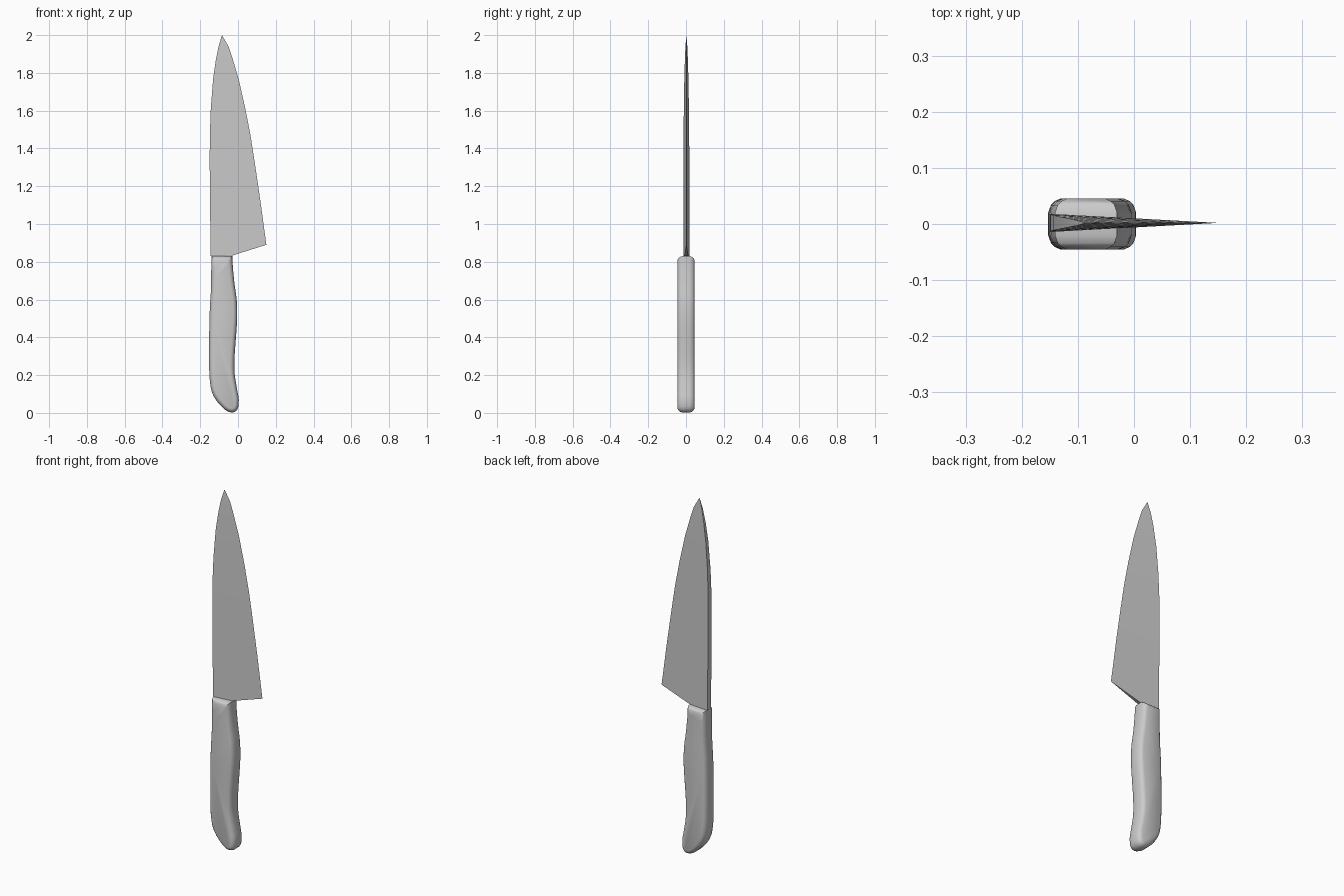
import bpy, bmesh
from mathutils import Vector

if "Cube" in bpy.data.objects:
    bpy.data.objects.remove(bpy.data.objects["Cube"])


def finish(bm, name, angle=None):
    bmesh.ops.recalc_face_normals(bm, faces=bm.faces)
    mesh = bpy.data.meshes.new(name)
    bm.to_mesh(mesh)
    bm.free()
    obj = bpy.data.objects.new(name, mesh)
    bpy.context.collection.objects.link(obj)
    if angle:
        bpy.ops.object.select_all(action='DESELECT')
        obj.select_set(True)
        bpy.context.view_layer.objects.active = obj
        bpy.ops.object.shade_smooth_by_angle(angle=angle)
    return obj


def spline(points, steps):
    """Catmull-Rom curve through the points."""
    p = [Vector(q) for q in points]
    p = [2 * p[0] - p[1]] + p + [2 * p[-1] - p[-2]]
    out = []
    for a, b, c, d in zip(p, p[1:], p[2:], p[3:]):
        for i in range(steps):
            t = i / steps
            out.append(0.5 * (2 * b + (c - a) * t + (2 * a - 5 * b + 4 * c - d) * t * t
                              + (3 * b - a - 3 * c + d) * t ** 3))
    return out + [p[-2]]


def inset(loop, dist):
    """Move a clockwise outline inward with mitred corners."""
    out = []
    for i, p in enumerate(loop):
        d1 = (p - loop[i - 1]).normalized()
        d2 = (loop[(i + 1) % len(loop)] - p).normalized()
        n1, n2 = Vector((d1.y, -d1.x)), Vector((d2.y, -d2.x))
        out.append(p + (n1 + n2) / (1 + n1.dot(n2)) * dist)
    return out


# Handle: curved grip outline, lofted through its thickness with rounded rims
outline = spline([(-0.030, 0.83), (-0.027, 0.77), (-0.018, 0.68), (-0.007, 0.60),
                  (-0.004, 0.51), (-0.010, 0.41), (-0.018, 0.30), (-0.018, 0.21),
                  (-0.004, 0.12), (0.004, 0.07), (-0.002, 0.02), (-0.032, 0.002),
                  (-0.075, 0.022), (-0.130, 0.09), (-0.150, 0.18), (-0.153, 0.35),
                  (-0.150, 0.53), (-0.143, 0.66), (-0.141, 0.83)], 3)
bm = bmesh.new()
half = [(0.045, 0.021), (0.041, 0.012), (0.034, 0.005), (0.020, 0.0)]
rings = []
for y, d in half + [(-y, d) for y, d in reversed(half)]:
    rings.append([bm.verts.new((p.x, y, p.y)) for p in inset(outline, d)])
for r, s in zip(rings, rings[1:]):
    for i in range(len(r)):
        bm.faces.new((r[i - 1], r[i], s[i], s[i - 1]))
bm.faces.new(rings[0])
bm.faces.new(rings[-1])
finish(bm, "handle", 0.7)

# Blade: wedge sections (spine x, edge x, spine z, edge z, half thickness)
sections = [(-0.145, 0.150, 0.83, 0.89, 0.016), (-0.148, 0.119, 1.12, 1.12, 0.016),
            (-0.150, 0.088, 1.33, 1.33, 0.0155), (-0.149, 0.066, 1.47, 1.47, 0.015),
            (-0.144, 0.039, 1.61, 1.61, 0.0135), (-0.132, 0.004, 1.765, 1.765, 0.011),
            (-0.117, -0.027, 1.87, 1.87, 0.008), (-0.103, -0.050, 1.94, 1.94, 0.005)]
bm = bmesh.new()
cy = 0.002
tris = [[bm.verts.new(v) for v in ((xs, cy - t, zs), (xe, cy, ze), (xs, cy + t, zs))]
        for xs, xe, zs, ze, t in sections]
tip = bm.verts.new((-0.085, cy, 2.0))
neck = [bm.verts.new((-0.030, cy + s * 0.0098, 0.833)) for s in (-1, 1)]
for k, (a, b) in enumerate(zip(tris, tris[1:])):
    bm.faces.new((a[2], a[0], b[0], b[2]))
    for side, n in ((0, neck[0]), (2, neck[1])):
        bm.faces.new((a[side], n, a[1], b[1], b[side]) if k == 0
                     else (a[side], a[1], b[1], b[side]))
for i in range(3):
    bm.faces.new((tris[-1][i - 1], tris[-1][i], tip))
# Heel and underside
a = tris[0]
bm.faces.new((neck[0], neck[1], a[1]))
bm.faces.new((a[0], a[2], neck[1], neck[0]))
finish(bm, "blade", 0.35)
